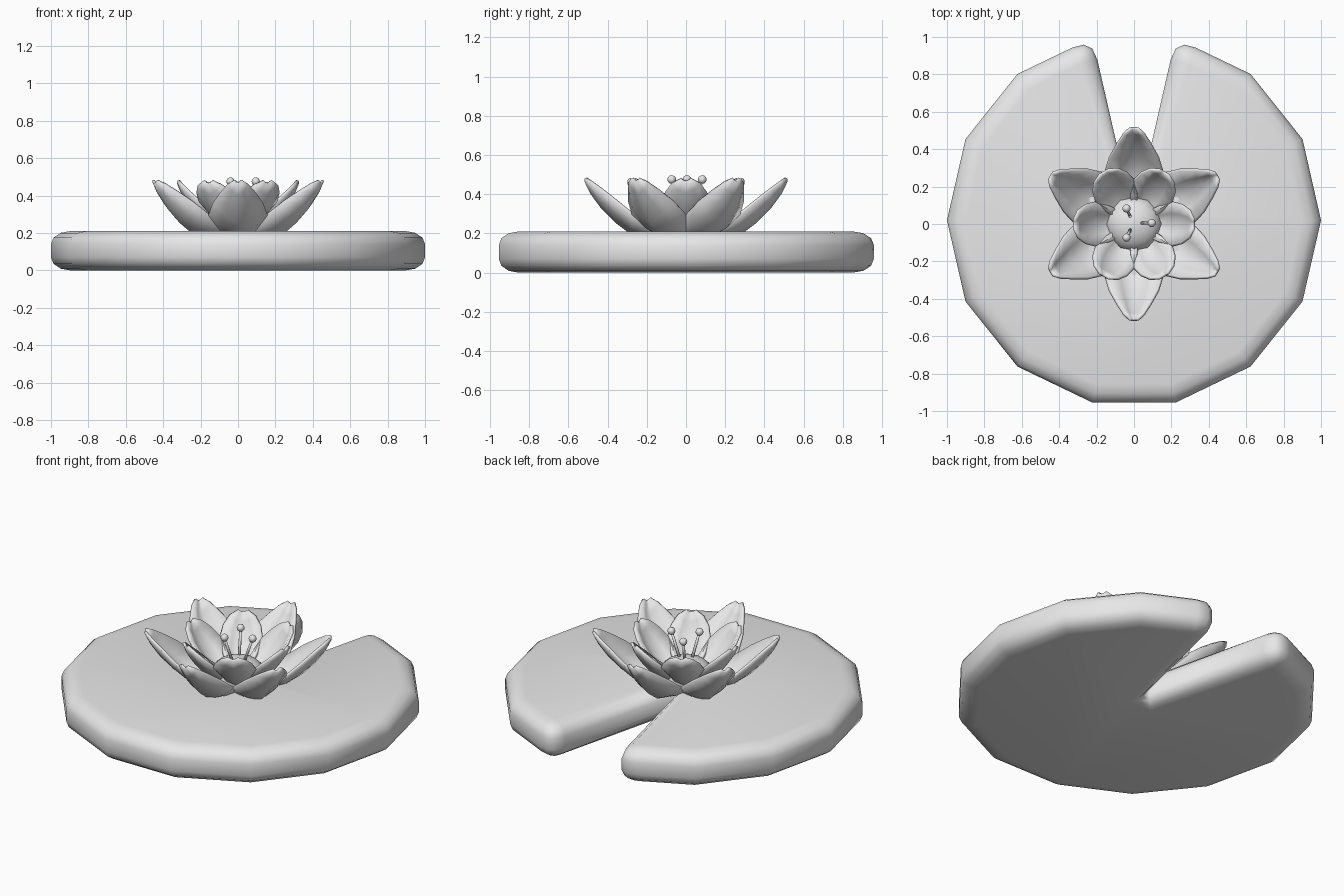
import bpy, bmesh
from math import sin, cos, radians, pi
from mathutils import Vector

if "Cube" in bpy.data.objects:
    bpy.data.objects.remove(bpy.data.objects["Cube"], do_unlink=True)

grey = bpy.data.materials.new("plain grey")
grey.use_nodes = True
grey.diffuse_color = (0.8, 0.8, 0.8, 1)
grey.node_tree.nodes["Principled BSDF"].inputs["Base Color"].default_value = (0.8, 0.8, 0.8, 1)


def add_object(name, bm):
    bmesh.ops.recalc_face_normals(bm, faces=bm.faces)
    mesh = bpy.data.meshes.new(name)
    bm.to_mesh(mesh)
    bm.free()
    mesh.shade_smooth()
    mesh.materials.append(grey)
    obj = bpy.data.objects.new(name, mesh)
    bpy.context.collection.objects.link(obj)
    return obj


def loft(bm, rows, closed):
    """Bridge rows of points with quads."""
    rings = [[bm.verts.new(p) for p in row] for row in rows]
    for a, b in zip(rings, rings[1:]):
        n = len(a)
        for i in range(n if closed else n - 1):
            j = (i + 1) % n
            bm.faces.new((a[i], a[j], b[j], b[i]))
    return rings


# Lily pad: fourteen-sided disc with one wedge missing and a rounded rim
def make_pad():
    step = 2 * pi / 14
    rim = [Vector((cos(a), sin(a))) for a in [step * k for k in range(-3, 4)]]
    round_width = 0.12
    bevel = 0.1
    half = [(p, p * (1 - bevel / cos(step / 2))) for p in rim[:-1]]
    # rounded tip beside the notch
    tip = rim[-1]
    to_rim, to_apex = (rim[-2] - tip).normalized(), -tip
    start, end = tip + to_rim * round_width, tip + to_apex * round_width
    inner_tip = tip + (to_rim + to_apex).normalized() * 0.16
    for k in range(4):
        t = k / 3
        half.append((start * (1 - t) ** 2 + tip * 2 * t * (1 - t) + end * t * t, inner_tip))
    half.append((Vector((0.02, 0.09)), Vector((0.08, 0.03))))
    flip = lambda p: Vector((-p.x, p.y))
    outline = half + [(flip(o), flip(i)) for o, i in reversed(half)]

    rows = []
    for centre_z, angles in ((0.07, (-90, -60, -30, 0)), (0.14, (0, 30, 60, 90))):
        for a in angles:
            inset, z = 1 - cos(radians(a)), centre_z + 0.07 * sin(radians(a))
            points = [o.lerp(i, inset) for o, i in outline]
            rows.append([(p.x, p.y + 0.02, z) for p in points])
    bm = bmesh.new()
    rings = loft(bm, rows, True)
    # weld the shared tip points before capping
    bm.faces.new(rings[0])
    bm.faces.new(rings[-1])
    bmesh.ops.remove_doubles(bm, verts=bm.verts, dist=0.0005)
    add_object("lily_pad", bm)


# Cupped petals: stations of radius, half width, centre height, edge height
OUTER = [(0.04, 0.05, 0.16, 0.20), (0.15, 0.11, 0.17, 0.24), (0.27, 0.15, 0.205, 0.305),
         (0.35, 0.125, 0.265, 0.37), (0.42, 0.085, 0.335, 0.425),
         (0.475, 0.05, 0.41, 0.465), (0.505, 0.018, 0.472, 0.485)]
INNER = [(0.03, 0.04, 0.20, 0.23), (0.13, 0.09, 0.24, 0.31), (0.20, 0.112, 0.295, 0.375),
         (0.25, 0.10, 0.355, 0.42), (0.29, 0.07, 0.415, 0.46), (0.312, 0.025, 0.47, 0.483)]


def make_petals(name, stations, first_angle):
    across = (-1, -0.5, 0, 0.5, 1)
    rows = [[(r, w * t, mid + (edge - mid) * abs(t) ** 1.5) for t in across]
            for r, w, mid, edge in stations]
    for k in range(6):
        bm = bmesh.new()
        loft(bm, rows, False)
        petal = add_object(f"{name}_{k + 1}", bm)
        if petal.data.polygons[0].normal.z < 0:
            petal.data.flip_normals()
        petal.rotation_euler.z = radians(first_angle + 60 * k)
        solid = petal.modifiers.new("thickness", 'SOLIDIFY')
        solid.thickness = 0.015
        solid.offset = -1


# Flower centre and stamens
def make_ball(name, centre, radius, height):
    bm = bmesh.new()
    bmesh.ops.create_uvsphere(bm, u_segments=12, v_segments=8, radius=1)
    ball = add_object(name, bm)
    ball.location = centre
    ball.scale = (radius, radius, height)


def make_stem(name, start, end):
    start, end = Vector(start), Vector(end)
    bm = bmesh.new()
    bmesh.ops.create_cone(bm, cap_ends=True, segments=8, radius1=0.009, radius2=0.007,
                          depth=(end - start).length)
    stem = add_object(name, bm)
    stem.location = (start + end) / 2
    stem.rotation_mode = 'QUATERNION'
    stem.rotation_quaternion = (end - start).to_track_quat('Z', 'Y')


make_pad()
make_petals("outer_petal", OUTER, 30)
make_petals("inner_petal", INNER, 0)
make_ball("flower_centre", (0, 0, 0.24), 0.15, 0.1)
for k in range(3):
    a = radians(120 * k)
    direction = Vector((cos(a), sin(a), 0))
    base = direction * 0.035 + Vector((0, 0.005, 0.31))
    head = direction * 0.09 + Vector((0.005, 0.005, 0.475))
    make_stem(f"stamen_stem_{k + 1}", base, head)
    make_ball(f"stamen_head_{k + 1}", head, 0.022, 0.022)
